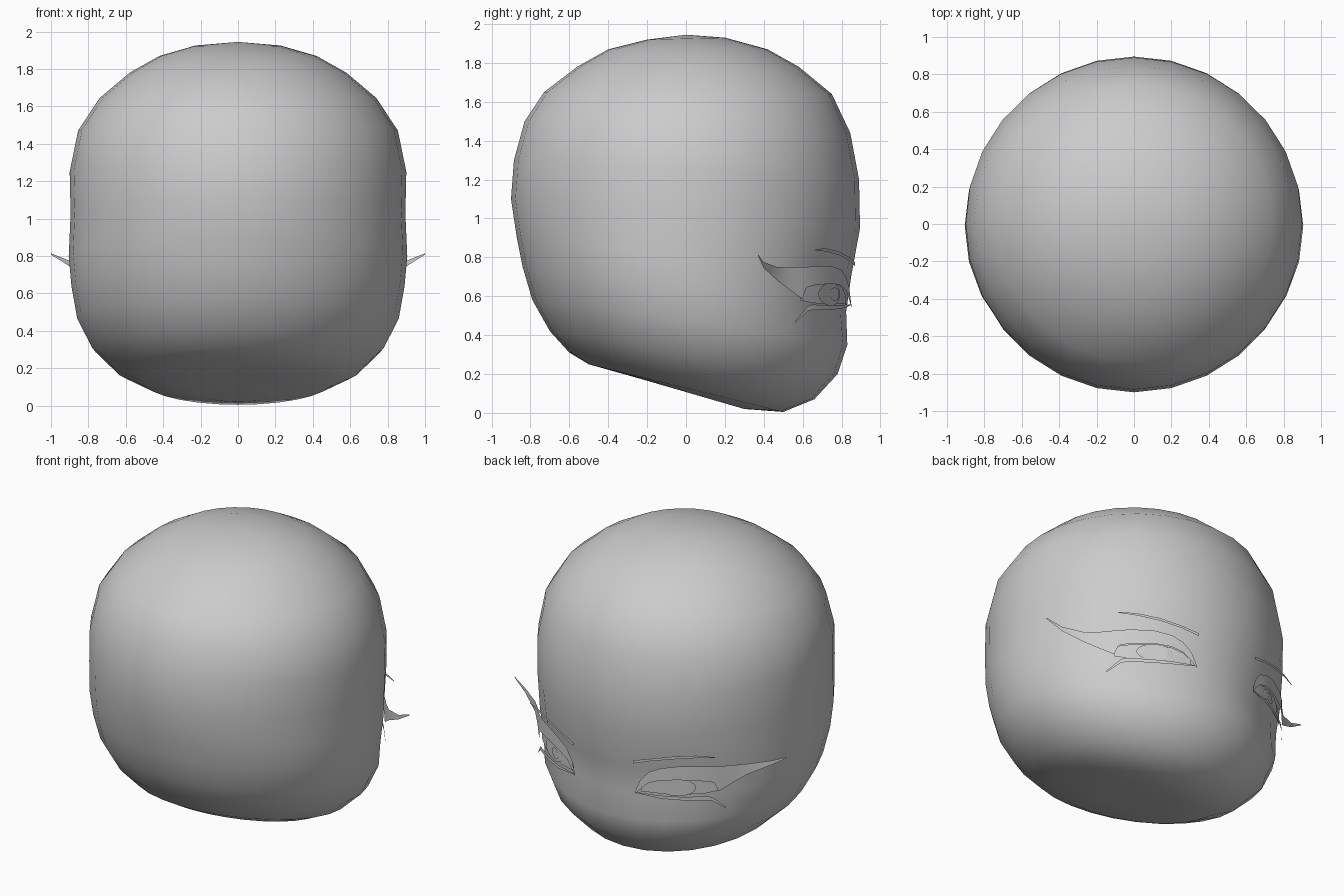
import bpy, bmesh, math

if "Cube" in bpy.data.objects:
    bpy.data.objects.remove(bpy.data.objects["Cube"])


def make_object(name, bm, mirror=False):
    bmesh.ops.recalc_face_normals(bm, faces=bm.faces)
    me = bpy.data.meshes.new(name)
    bm.to_mesh(me)
    bm.free()
    ob = bpy.data.objects.new(name, me)
    bpy.context.collection.objects.link(ob)
    for p in me.polygons:
        p.use_smooth = True
    if mirror:
        m = ob.modifiers.new("mirror", 'MIRROR')
        m.use_axis[0] = True
    return ob


# Head: tilted elliptical rings, each (back y, back z, front y, front z, half width)
RINGS = [
    (-.25, .18, .30, .02, .25), (-.50, .25, .50, .005, .50),
    (-.60, .31, .66, .07, .65), (-.70, .42, .78, .20, .78),
    (-.79, .58, .83, .35, .86), (-.84, .75, .825, .52, .89),
    (-.87, .90, .85, .70, .905), (-.90, 1.10, .895, .95, .895),
    (-.885, 1.30, .89, 1.20, .90), (-.83, 1.50, .845, 1.44, .855),
    (-.73, 1.65, .75, 1.64, .74), (-.56, 1.78, .58, 1.78, .58),
    (-.40, 1.87, .42, 1.87, .42), (-.20, 1.92, .20, 1.93, .23),
]
SEG = 28


def build_head():
    bm = bmesh.new()
    rows = []
    for yb, zb, yf, zf, w in RINGS:
        row = []
        for i in range(SEG):
            t = 2 * math.pi * i / SEG
            c = math.cos(t)
            x = w * math.sin(t)
            y = (yb + yf) / 2 + (yf - yb) / 2 * c
            z = (zb + zf) / 2 + (zf - zb) / 2 * c
            # shallow eye socket on the face side
            if y > 0:
                d = ((abs(x) - .42) / .25) ** 2 + ((z - .58) / .16) ** 2
                k = 1 - .03 * math.exp(-d)
                x, y = x * k, y * k
            row.append(bm.verts.new((x, y, z)))
        rows.append(row)
    for a, b in zip(rows, rows[1:]):
        for i in range(SEG):
            j = (i + 1) % SEG
            bm.faces.new((a[i], a[j], b[j], b[i]))
    for row, pole in ((rows[0], (0, .03, .10)), (rows[-1], (0, 0, 1.945))):
        v = bm.verts.new(pole)
        for i in range(SEG):
            bm.faces.new((row[i], row[(i + 1) % SEG], v))
    return make_object("head", bm)


# Curved sheet, seen from above, that the eye parts lie on
EYE_PATH = [(.15, .87), (.22, .85), (.40, .79), (.55, .70), (.65, .61),
            (.72, .53), (.80, .45), (.90, .40), (1.0, .37)]
BROW_PATH = [(.20, .875), (.35, .83), (.50, .765), (.70, .655)]


def on_path(path, x, z, k):
    for (x0, y0), (x1, y1) in zip(path, path[1:]):
        if x <= x1:
            break
    y = y0 + (y1 - y0) * (x - x0) / (x1 - x0)
    return (x * k, y * k, z)


def strip(name, pts, path=EYE_PATH, k=1.0):
    """Thin sheet from (x, upper z, lower z) samples, mirrored to both sides."""
    bm = bmesh.new()
    cols = [[bm.verts.new(on_path(path, x, z, k)) for z in (hi, lo)]
            for x, hi, lo in pts]
    for a, b in zip(cols, cols[1:]):
        bm.faces.new((a[0], b[0], b[1], a[1]))
    return make_object(name, bm, True)


def oval(cx, cz, rx, rz, n=10):
    out = []
    for i in range(n + 1):
        t = math.pi * (.04 + .92 * i / n)
        h = rz * math.sin(t)
        out.append((cx - rx * math.cos(t), cz + h, cz - h))
    return out


build_head()

# Eyes, from back to front
strip("eye_white", [(.25, .60, .56), (.30, .64, .56), (.37, .66, .56),
                    (.47, .67, .56), (.59, .66, .565), (.66, .65, .58)], k=.98)
strip("iris", oval(.46, .61, .10, .058), k=.985)
strip("pupil", oval(.43, .61, .04, .035), k=.99)

# Lashes
strip("upper_lash", [(.22, .56, .545), (.25, .64, .58), (.30, .70, .63),
                     (.37, .735, .655), (.47, .755, .665), (.59, .755, .657),
                     (.64, .75, .645), (.66, .75, .585), (.72, .748, .635),
                     (.78, .75, .68), (.90, .775, .745), (1.0, .815, .808)])
strip("lower_lash", [(.23, .558, .552), (.37, .555, .535), (.50, .553, .53),
                     (.60, .557, .53), (.63, .55, .525), (.69, .475, .465)])

# Eyebrows
strip("eyebrow", [(.22, .775, .755), (.32, .80, .785), (.45, .83, .812),
                  (.58, .846, .83), (.68, .842, .836)], BROW_PATH)
